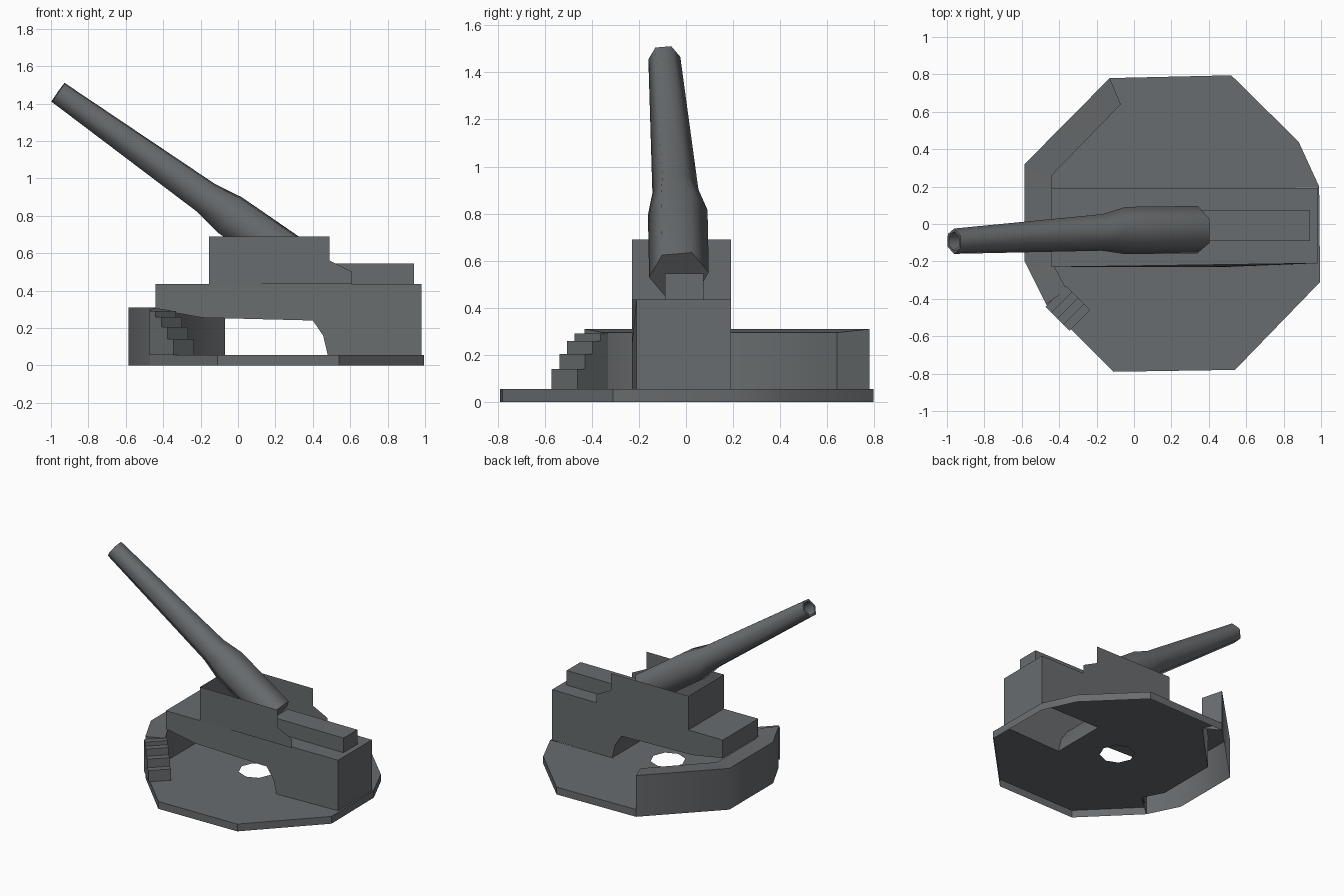
import bpy, bmesh, math
from mathutils import Vector

if "Cube" in bpy.data.objects:
    bpy.data.objects.remove(bpy.data.objects["Cube"])

grey = bpy.data.materials.new("gunmetal grey")
grey.diffuse_color = (0.14, 0.15, 0.157, 1)
grey.use_nodes = True
grey.node_tree.nodes["Principled BSDF"].inputs["Base Color"].default_value = grey.diffuse_color


def make(name, bm, angle=30, recalc=True):
    if recalc:
        bmesh.ops.recalc_face_normals(bm, faces=bm.faces)
    me = bpy.data.meshes.new(name)
    bm.to_mesh(me)
    bm.free()
    ob = bpy.data.objects.new(name, me)
    bpy.context.collection.objects.link(ob)
    me.materials.append(grey)
    bpy.ops.object.select_all(action='DESELECT')
    bpy.context.view_layer.objects.active = ob
    ob.select_set(True)
    bpy.ops.object.shade_smooth_by_angle(angle=math.radians(angle))
    return ob


def loop(bm, pts):
    return [bm.verts.new(p) for p in pts]


def bridge(bm, a, b, closed=True):
    n = len(a)
    for i in range(n if closed else n - 1):
        j = (i + 1) % n
        bm.faces.new((a[i], a[j], b[j], b[i]))


def prism(name, pts, z0, z1):
    bm = bmesh.new()
    a = loop(bm, [(x, y, z0) for x, y in pts])
    b = loop(bm, [(x, y, z1) for x, y in pts])
    bridge(bm, a, b)
    bm.faces.new(a)
    bm.faces.new(b)
    return make(name, bm)


FLOOR = 0.055
wall_out = [(-0.13, 0.78), (-0.585, 0.32), (-0.585, -0.20), (-0.47, -0.43)]
wall_in = [(-0.07, 0.64), (-0.44, 0.26), (-0.44, -0.20), (-0.36, -0.35)]
rest = [(-0.11, -0.79), (0.54, -0.78), (0.995, -0.31), (0.99, 0.20),
        (0.88, 0.44), (0.52, 0.795)]

# Emplacement floor: thin sheet with a round hole and a pit under the gun house
bm = bmesh.new()
hole = [(0.15 + 0.12 * math.cos(k * math.pi / 4), 0.12 * math.sin(k * math.pi / 4))
        for k in range(8)]
pit = [(0.48, -0.23), (0.98, -0.21), (0.98, 0.195), (0.48, 0.19)]
outline = wall_in + wall_out[-1:] + rest + wall_out[:1]
edges = []
for ring in (outline, hole, pit):
    vs = loop(bm, [(x, y, FLOOR) for x, y in ring])
    edges += [bm.edges.new((vs[i], vs[(i + 1) % len(vs)])) for i in range(len(vs))]
bmesh.ops.triangle_fill(bm, use_beauty=True, use_dissolve=False, edges=edges,
                        normal=(0, 0, 1))
for f in bm.faces:
    f.normal_update()
    if f.normal.z < 0:
        f.normal_flip()
# Outer skirt of the floor
skirt = wall_out[-1:] + rest + wall_out[:1]
bridge(bm, loop(bm, [(x, y, 0) for x, y in skirt]),
       loop(bm, [(x, y, FLOOR) for x, y in skirt]), closed=False)
make("emplacement_floor", bm, recalc=False)

# Parapet: outer wall, slightly sloping top, inner wall and two ends
bm = bmesh.new()
rows = [loop(bm, [(x, y, z) for x, y in path]) for path, z in
        ((wall_out, 0), (wall_out, 0.31), (wall_in, 0.295), (wall_in, FLOOR))]
for a, b in zip(rows, rows[1:]):
    bridge(bm, a, b, closed=False)
for i in (0, -1):
    bm.faces.new([r[i] for r in rows])
make("parapet", bm, 50)

# Steps leading down from the parapet
for k, top in enumerate((0.14, 0.205, 0.26, 0.292)):
    d = 0.032 * k
    a, b = (-0.345 - d, -0.57 + d), (-0.235 - d, -0.46 + d)
    e = 0.032
    prism(f"step_{k + 1}", [a, b, (b[0] - e, b[1] + e), (a[0] - e, a[1] + e)], FLOOR, top)

# Gun house body: side profile carried across, open underneath at the pit
bm = bmesh.new()
profile = [(0.48, FLOOR), (0.455, 0.16), (0.40, 0.24), (-0.19, 0.255), (-0.44, 0.30),
           (-0.44, 0.435), (0.98, 0.435), (0.98, FLOOR)]
Y0, Y1 = -0.23, 0.192
a = loop(bm, [(x, Y0 + (0.02 if x > 0.9 else 0), z) for x, z in profile])
b = loop(bm, [(x, Y1, z) for x, z in profile])
bridge(bm, a, b, closed=False)
bm.faces.new(a)
bm.faces.new(b)
make("gun_house_body", bm)

# Raised shield: two side sheets and a front sheet, open at top and back
bm = bmesh.new()
side = [(-0.155, 0.435), (-0.155, 0.69), (0.49, 0.69), (0.49, 0.56), (0.61, 0.50),
        (0.61, 0.435)]
a = loop(bm, [(x, Y0, z) for x, z in side])
b = loop(bm, [(x, Y1, z) for x, z in side])
bm.faces.new(a)
bm.faces.new(b)
bm.faces.new((a[0], a[1], b[1], b[0]))
make("gun_shield", bm)

# Loading tray behind the breech
prism("loading_tray", [(0.36, -0.09), (0.94, -0.09), (0.94, 0.075), (0.36, 0.075)],
      0.435, 0.545)

# Barrel: six-sided, swept through its stations, hollow at the muzzle
bm = bmesh.new()
stations = [((0.34, -0.03, 0.54), 0.127), ((-0.045, -0.035, 0.805), 0.127),
            ((-0.17, -0.045, 0.895), 0.098), ((-0.962, -0.092, 1.46), 0.068),
            ((-0.962, -0.092, 1.46), 0.052), ((-0.83, -0.085, 1.366), 0.052)]
axis = (Vector(stations[3][0]) - Vector(stations[0][0])).normalized()
u = axis.cross(Vector((0, 0, 1))).normalized()
v = u.cross(axis)
rings = []
for c, r in stations:
    rings.append(loop(bm, [Vector(c) + r * (math.cos(t) * u + math.sin(t) * v)
                           for t in (k * math.pi / 3 + 0.1 for k in range(6))]))
for a, b in zip(rings, rings[1:]):
    bridge(bm, a, b)
bm.faces.new(rings[0])
bm.faces.new(rings[-1])
make("gun_barrel", bm, 65)
